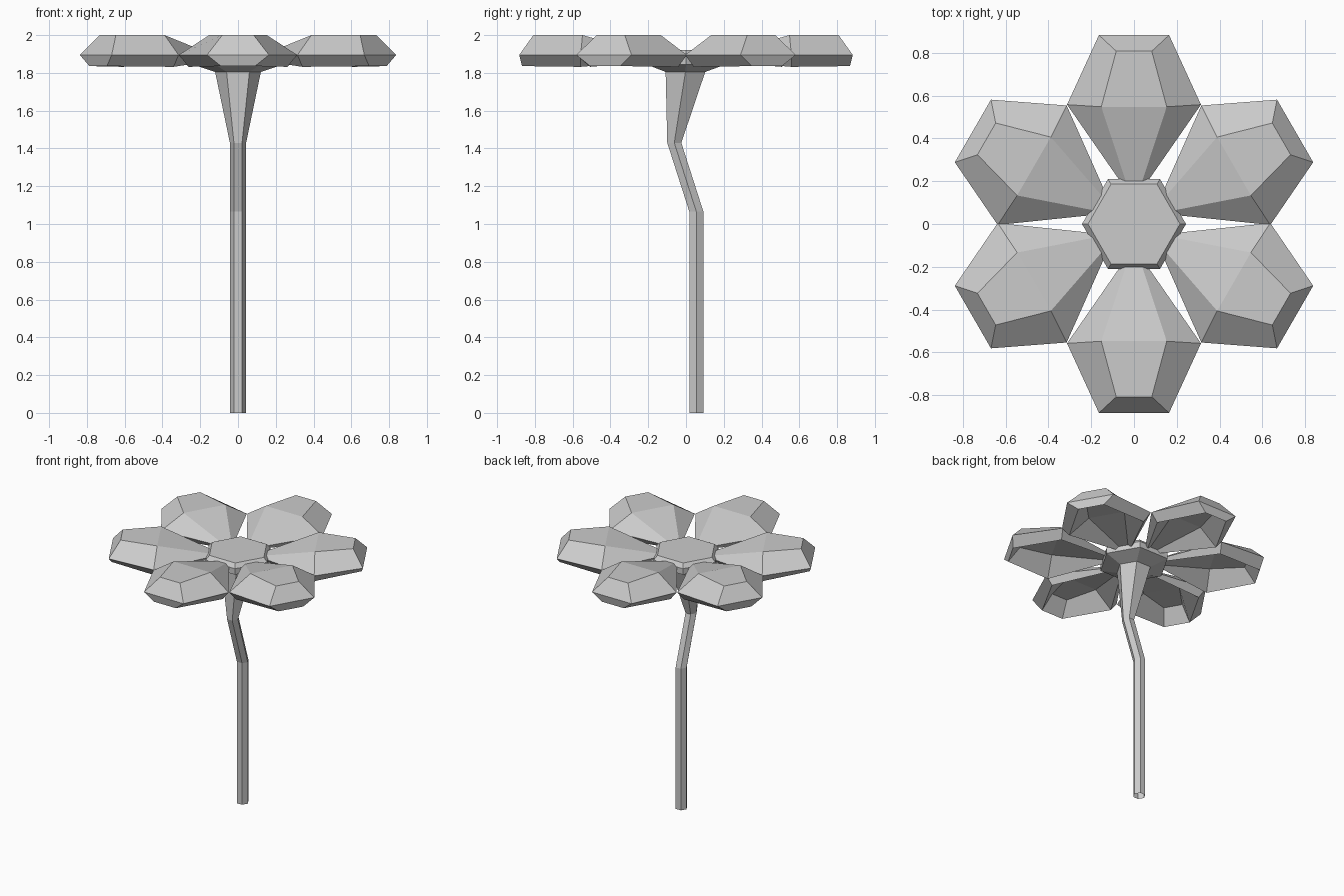
import bpy, bmesh
from math import cos, sin, pi, radians
from mathutils import Vector, Matrix

if "Cube" in bpy.data.objects:
    bpy.data.objects.remove(bpy.data.objects["Cube"])


def make_object(name, bm):
    bmesh.ops.recalc_face_normals(bm, faces=bm.faces)
    mesh = bpy.data.meshes.new(name)
    bm.to_mesh(mesh)
    bm.free()
    obj = bpy.data.objects.new(name, mesh)
    bpy.context.collection.objects.link(obj)
    return obj


def loft(name, rings, caps="none"):
    """Skin six-point rings; folded caps are two quads creased at the middle."""
    bm = bmesh.new()
    loops = [[bm.verts.new(p) for p in ring] for ring in rings]
    for a, b in zip(loops, loops[1:]):
        for i in range(6):
            j = (i + 1) % 6
            bm.faces.new((a[i], a[j], b[j], b[i]))
    if caps == "folded":
        for cap in (loops[0][::-1], loops[-1]):
            bm.faces.new((cap[0], cap[1], cap[4], cap[5]))
            bm.faces.new((cap[1], cap[2], cap[3], cap[4]))
    elif caps == "top":
        bm.faces.new(loops[-1])
    return make_object(name, bm)


def hexagon(r, y, z):
    return [Vector((r * cos(i * pi / 3), y + r * sin(i * pi / 3), z)) for i in range(6)]


def petal_ring(inner, middle, outer):
    """Mirrored six-point outline; each point is (half width, distance, height)."""
    half = [inner, middle, outer]
    return [Vector(p) for p in half] + [Vector((-x, y, z)) for x, y, z in reversed(half)]


# Bent hexagonal stem tube, flaring into the flower centre with a bevelled top
loft("stem_and_centre", [hexagon(r, y, z) for r, y, z in [
    (0.043, 0.055, 0), (0.043, 0.055, 1.065),
    (0.043, -0.062, 1.43), (0.121, -0.003, 1.805),
    (0.243, 0, 1.845), (0.243, 0, 1.89), (0.215, 0, 1.92)]], caps="top")

# Six faceted shell petals: hollow underside, lower rim, upper rim, top panel
rings = [
    petal_ring((0.018, 0.165, 1.872), (0.125, 0.555, 1.94), (0.065, 0.79, 1.94)),
    petal_ring((0.024, 0.16, 1.866), (0.262, 0.558, 1.832), (0.09, 0.868, 1.836)),
    petal_ring((0.030, 0.15, 1.883), (0.313, 0.558, 1.895), (0.164, 0.883, 1.895)),
    petal_ring((0.025, 0.16, 1.892), (0.153, 0.548, 2.0), (0.083, 0.808, 2.0)),
]
for k in range(6):
    width, length = (1.0, 1.0) if k % 3 == 0 else (1.03, 0.985)
    m = Matrix.Rotation(radians(60 * k), 4, 'Z') @ Matrix.Diagonal((width, length, 1, 1))
    loft(f"petal_{k + 1}", [[m @ p for p in ring] for ring in rings], caps="folded")
